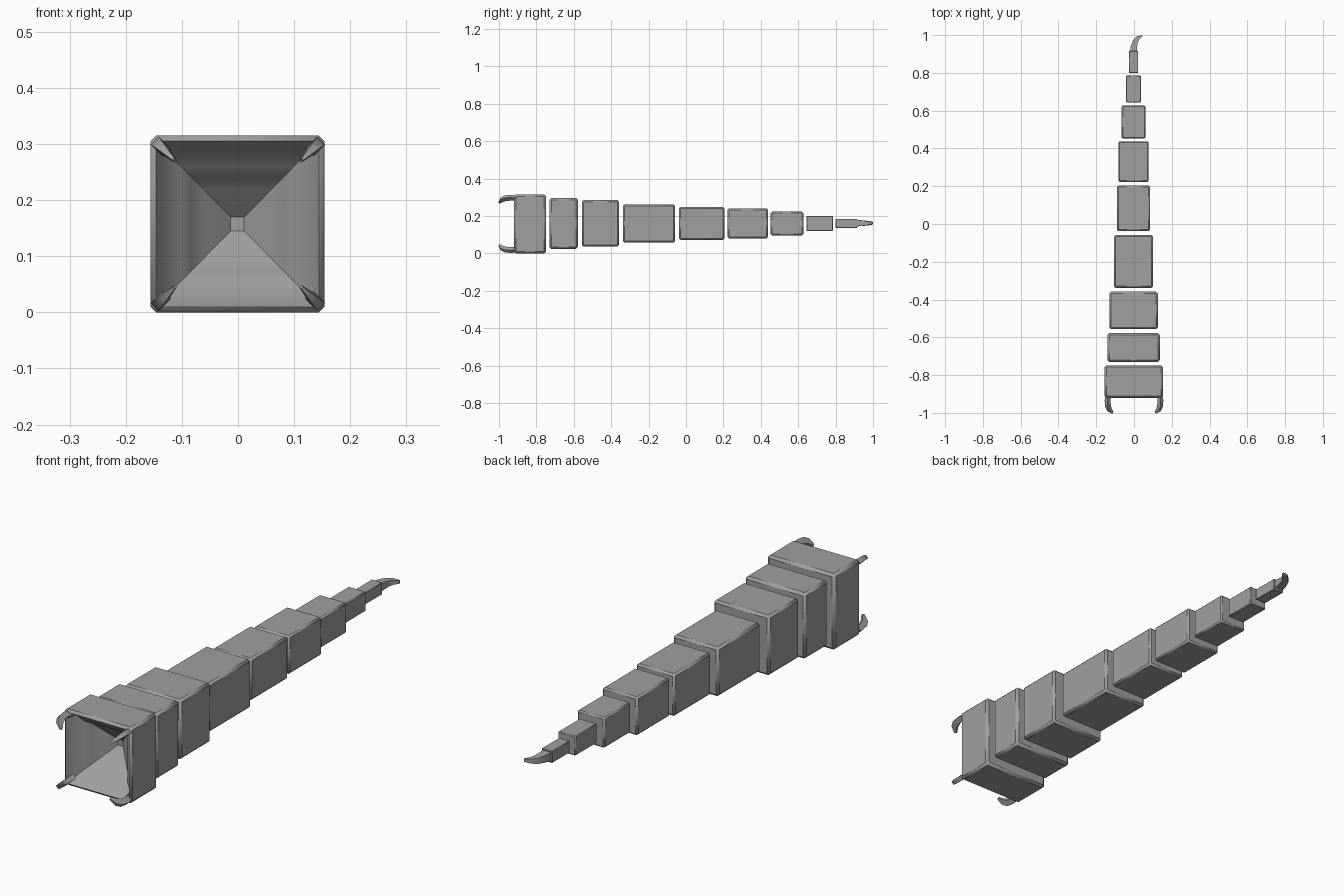
import bpy, bmesh, math
from mathutils import Vector

if "Cube" in bpy.data.objects:
    bpy.data.objects.remove(bpy.data.objects["Cube"])

grey = bpy.data.materials.new("stone grey")
grey.diffuse_color = (0.35, 0.35, 0.35, 1)
grey.use_nodes = True
grey.node_tree.nodes["Principled BSDF"].inputs["Base Color"].default_value = grey.diffuse_color


def finish(bm, name):
    bmesh.ops.recalc_face_normals(bm, faces=bm.faces)
    me = bpy.data.meshes.new(name)
    bm.to_mesh(me)
    bm.free()
    me.materials.append(grey)
    ob = bpy.data.objects.new(name, me)
    bpy.context.collection.objects.link(ob)
    bpy.ops.object.select_all(action='DESELECT')
    ob.select_set(True)
    bpy.context.view_layer.objects.active = ob
    bpy.ops.object.shade_smooth_by_angle(angle=math.radians(40))
    return ob


def bevelled_box(x0, x1, y0, y1, z0, z1, bevel):
    bm = bmesh.new()
    bmesh.ops.create_cube(bm, size=1)
    for v in bm.verts:
        v.co = Vector(((x0 + x1) / 2 + v.co.x * (x1 - x0),
                       (y0 + y1) / 2 + v.co.y * (y1 - y0),
                       (z0 + z1) / 2 + v.co.z * (z1 - z0)))
    bmesh.ops.bevel(bm, geom=list(bm.edges), offset=bevel, segments=1,
                    affect='EDGES', profile=0.5)
    return bm


def hook(name, stations):
    """Curved tapering spike: each station is (centre, half axis a, half axis b)."""
    bm = bmesh.new()
    rings = []
    for c, a, b in stations:
        rings.append([bm.verts.new(c + a * s + b * t)
                      for s, t in ((1, 1), (-1, 1), (-1, -1), (1, -1))])
    for r, q in zip(rings, rings[1:]):
        for i in range(4):
            j = (i + 1) % 4
            bm.faces.new((r[i], r[j], q[j], q[i]))
    bm.faces.new(rings[0])
    bm.faces.new(rings[-1])
    return finish(bm, name)


# Body segments: x0, x1, y0, y1, z0, z1, bevel
segments = [
    (-0.156, 0.154, -0.92, -0.748, 0.0, 0.315, 0.010),
    (-0.141, 0.137, -0.73, -0.578, 0.024, 0.297, 0.010),
    (-0.130, 0.126, -0.557, -0.358, 0.037, 0.285, 0.009),
    (-0.106, 0.101, -0.338, -0.058, 0.058, 0.262, 0.009),
    (-0.090, 0.086, -0.038, 0.205, 0.073, 0.248, 0.008),
    (-0.083, 0.078, 0.222, 0.438, 0.081, 0.240, 0.007),
    (-0.065, 0.061, 0.453, 0.627, 0.097, 0.223, 0.006),
    (-0.042, 0.037, 0.643, 0.785, 0.120, 0.201, 0.003),
    (-0.027, 0.022, 0.800, 0.915, 0.136, 0.185, 0.002),
]
for i, seg in enumerate(segments):
    bm = bevelled_box(*seg)
    if i == 0:
        # Mouth: stepped square funnel sunk into the front face
        face = min(bm.faces, key=lambda f: f.calc_center_median().y)
        half = 0.145
        for r, y in ((0.128, -0.885), (0.100, -0.865), (0.082, -0.835),
                     (0.060, -0.815), (0.012, -0.768)):
            face = bmesh.ops.extrude_discrete_faces(bm, faces=[face])["faces"][0]
            c = face.calc_center_median()
            for v in face.verts:
                v.co.x = c.x + (v.co.x - c.x) * r / half
                v.co.z = c.z + (v.co.z - c.z) * r / half
                v.co.y = y
            half = r
    finish(bm, "head_segment" if i == 0 else f"body_segment_{i}")

# Four fangs at the mouth corners, curling inward
fang = [(0.134, -0.890, 0.011), (0.140, -0.930, 0.012), (0.138, -0.960, 0.011),
        (0.130, -0.982, 0.008), (0.113, -0.998, 0.003)]
for sx, side in ((-1, "left"), (1, "right")):
    for sz, level in ((-1, "lower"), (1, "upper")):
        out = Vector((sx, 0, sz)).normalized()
        across = Vector((sx, 0, -sz)).normalized()
        hook(f"{level}_{side}_fang",
             [(Vector((sx * d, y, 0.158 + sz * d)),
               (out + Vector((0, -0.4 * k, 0))) * w, across * w * 0.85)
              for k, (d, y, w) in enumerate(fang)])

# Tail stinger curving sideways
tail = [(-0.003, 0.905, 0.019, 0.018, 0.0), (0.000, 0.940, 0.017, 0.015, 0.25),
        (0.008, 0.968, 0.014, 0.012, 0.55), (0.022, 0.986, 0.010, 0.009, 0.9),
        (0.044, 0.997, 0.003, 0.006, 1.3)]
hook("tail_stinger",
     [(Vector((x, y, 0.162)),
       Vector((math.cos(t), -math.sin(t), 0)) * w, Vector((0, 0, h)))
      for x, y, w, h, t in tail])
